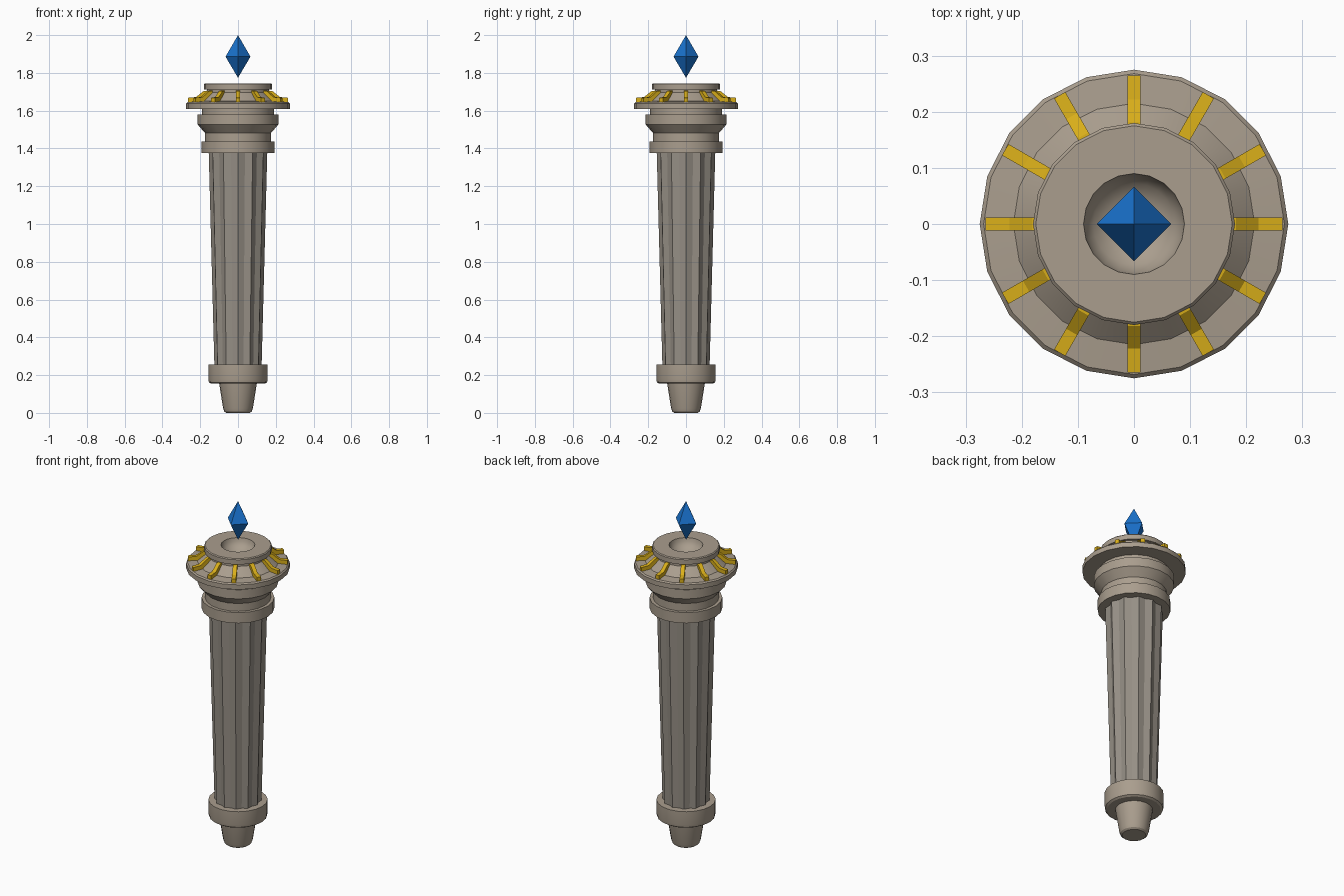
import bpy, bmesh
from math import cos, sin, pi, radians

if "Cube" in bpy.data.objects:
    bpy.data.objects.remove(bpy.data.objects["Cube"])


def material(name, rgb):
    m = bpy.data.materials.new(name)
    m.diffuse_color = (*rgb, 1)
    m.use_nodes = True
    m.node_tree.nodes["Principled BSDF"].inputs["Base Color"].default_value = m.diffuse_color
    return m


STONE = material("stone", (0.40, 0.34, 0.27))
DARK_STONE = material("dark_stone", (0.31, 0.28, 0.24))
GOLD = material("gold", (0.70, 0.43, 0.01))
BLUE = material("blue_crystal", (0.01, 0.17, 0.62))


def finish(name, bm, mat, smooth=None):
    bmesh.ops.recalc_face_normals(bm, faces=bm.faces)
    me = bpy.data.meshes.new(name)
    bm.to_mesh(me)
    bm.free()
    me.materials.append(mat)
    ob = bpy.data.objects.new(name, me)
    bpy.context.collection.objects.link(ob)
    if smooth:
        bpy.ops.object.select_all(action='DESELECT')
        ob.select_set(True)
        bpy.context.view_layer.objects.active = ob
        bpy.ops.object.shade_smooth_by_angle(angle=radians(smooth))
    return ob


def lathe(name, profile, mat, sides=20, smooth=30, flute=1.0):
    """Revolve (radius, z) points; flute scales every second corner inward."""
    bm = bmesh.new()
    rings = []
    for r, z in profile:
        if r == 0:
            rings.append([bm.verts.new((0, 0, z))] * sides)
            continue
        ring = []
        for i in range(sides):
            a = 2 * pi * i / sides
            q = r * (flute if i % 2 else 1)
            ring.append(bm.verts.new((q * cos(a), q * sin(a), z)))
        rings.append(ring)
    for lo, hi in zip(rings, rings[1:]):
        for i in range(sides):
            j = (i + 1) % sides
            quad = (lo[i], lo[j], hi[j], hi[i])
            bm.faces.new(list(dict.fromkeys(quad)))
    return finish(name, bm, mat, smooth)


# Foot peg and lower ring
lathe("foot", [(0, 0.0), (0.063, 0.0), (0.073, 0.008), (0.079, 0.025),
               (0.1, 0.157), (0, 0.157)], STONE)
lathe("lower_ring", [(0, 0.155), (0.143, 0.155), (0.154, 0.162), (0.157, 0.178),
                     (0.157, 0.255), (0, 0.255)], STONE)

# Fluted tapering shaft
lathe("fluted_shaft", [(0, 0.25), (0.125, 0.25), (0.155, 1.38), (0, 1.38)],
      DARK_STONE, sides=24, smooth=None, flute=0.91)

# Collar, neck and flared capital
lathe("capital", [(0, 1.375), (0.193, 1.375), (0.193, 1.437), (0.175, 1.437),
                  (0.175, 1.482), (0.214, 1.527), (0.214, 1.58), (0.19, 1.58),
                  (0.19, 1.615), (0, 1.615)], STONE)

# Wide brim, sloped shoulder and top disc with a hollow bowl
bowl = [(0.09 * cos(a), 1.745 - 0.065 * sin(a))
        for a in (radians(d) for d in (0, 18, 36, 54, 72))]
lathe("crown", [(0, 1.61), (0.275, 1.61), (0.275, 1.638), (0.268, 1.645),
                (0.215, 1.65), (0.165, 1.695), (0.165, 1.712), (0.18, 1.712),
                (0.18, 1.74), (0.175, 1.745)] + bowl + [(0, 1.68)], STONE)

# Twelve gold ribs bent over the brim
RIB = [(0.265, 1.638), (0.265, 1.668), (0.222, 1.672), (0.182, 1.704),
       (0.16, 1.706), (0.16, 1.69), (0.215, 1.64)]
bm = bmesh.new()
for k in range(12):
    a = k * pi / 6
    ends = [[bm.verts.new((r * cos(a) - w * sin(a), r * sin(a) + w * cos(a), z))
             for r, z in RIB] for w in (-0.0115, 0.0115)]
    n = len(RIB)
    bm.faces.new(ends[0])
    bm.faces.new(ends[1][::-1])
    for i in range(n):
        j = (i + 1) % n
        bm.faces.new((ends[0][i], ends[1][i], ends[1][j], ends[0][j]))
finish("gold_ribs", bm, GOLD)

# Floating crystal
lathe("crystal", [(0, 1.774), (0.066, 1.886), (0, 2.0)], BLUE, sides=4, smooth=None)
